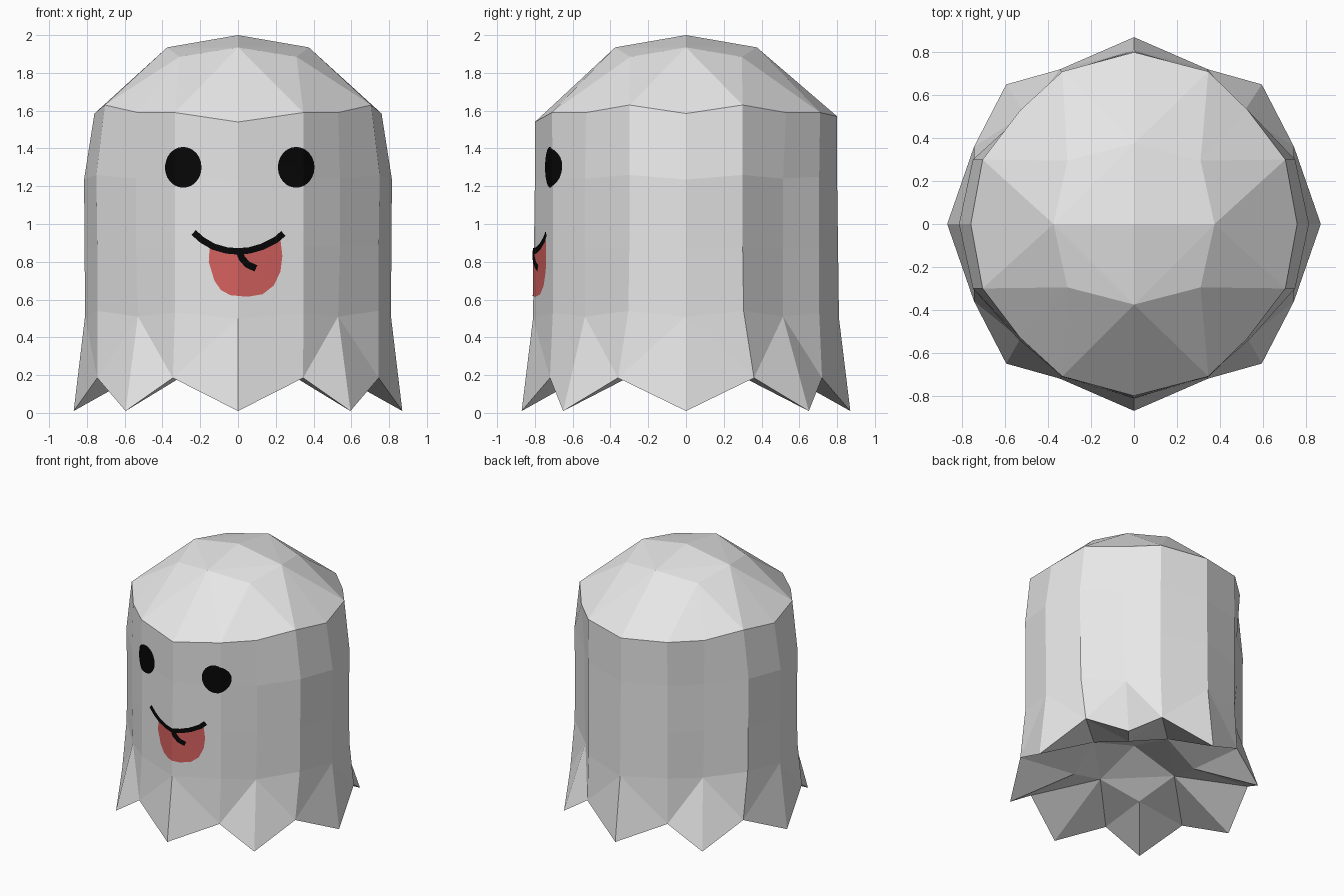
import bpy, bmesh, math
from mathutils import Vector
from mathutils.bvhtree import BVHTree

if "Cube" in bpy.data.objects:
    bpy.data.objects.remove(bpy.data.objects["Cube"])


def material(name, rgb):
    m = bpy.data.materials.new(name)
    m.diffuse_color = (*rgb, 1)
    m.use_nodes = True
    m.node_tree.nodes["Principled BSDF"].inputs["Base Color"].default_value = m.diffuse_color
    return m


white = material("sheet white", (0.8, 0.8, 0.8))
black = material("ink black", (0.002, 0.002, 0.002))
red = material("tongue red", (0.66, 0.12, 0.115))


def finish(bm, name, mat):
    me = bpy.data.meshes.new(name)
    bm.to_mesh(me)
    me.materials.append(mat)
    ob = bpy.data.objects.new(name, me)
    bpy.context.collection.objects.link(ob)
    return ob


# Sheet body: each ring is one quarter (front to right side), mirrored twice
body = bmesh.new()


def ring(quarter):
    half = [(x, -y, z) for x, y, z in quarter]
    half += [(x, y, z) for x, y, z in quarter[-2::-1]]
    full = half + [(-x, y, z) for x, y, z in half[-2:0:-1]]
    return [body.verts.new(p) for p in full]


def cap(outer, inner, centre):
    c = body.verts.new(centre)
    for q in range(4):
        R = [outer[(4 * q + i) % 16] for i in range(5)]
        r = [inner[(2 * q + i) % 8] for i in range(3)]
        for f in ((R[0], R[1], r[0]), (R[1], r[1], r[0]), (R[1], R[2], r[1]), (R[2], R[3], r[1]),
                  (R[3], R[4], r[2]), (R[3], r[2], r[1]), (r[0], r[1], r[2]), (r[0], r[2], c)):
            body.faces.new(f)


rows = [ring(q) for q in (
    [(0, .87, .01), (.345, .72, .185), (.595, .65, .01), (.745, .36, .185), (.87, 0, .01)],
    [(0, .81, .50), (.34, .705, .53), (.53, .535, .51), (.745, .305, .54), (.81, 0, .51)],
    [(0, .805, .87), (.34, .705, .88), (.54, .535, .88), (.745, .30, .88), (.812, 0, .87)],
    [(0, .80, 1.23), (.34, .705, 1.25), (.54, .535, 1.24), (.75, .30, 1.26), (.815, 0, 1.235)],
    [(0, .80, 1.54), (.34, .71, 1.59), (.53, .53, 1.59), (.705, .30, 1.63), (.76, 0, 1.585)],
)]

# Small irregularities: flatter back corners, higher back rim
for row in rows[1:4]:
    for i in (6, 10):
        row[i].co.x *= .955
        row[i].co.y *= .96
rows[4][8].co.z = 1.57
for row in rows[1:]:
    for i in (1, 7, 9, 15):
        row[i].co.x += .006

for k in range(4):
    for i in range(16):
        j = (i + 1) % 16
        a, b, c, d = rows[k][i], rows[k][j], rows[k + 1][j], rows[k + 1][i]
        if k:
            body.faces.new((a, b, c, d))
        elif i % 2:  # hem folds run from the fold top to the notch
            body.faces.new((a, b, c))
            body.faces.new((a, c, d))
        else:
            body.faces.new((a, b, d))
            body.faces.new((b, c, d))

# Dome and hollowed underside
cap(rows[4], ring([(0, .375, 1.935), (.31, .295, 1.885), (.375, 0, 1.935)]), (0, 0, 2))
cap(rows[0], ring([(0, .37, .29), (.3, .3, .19), (.37, 0, .29)]), (0, 0, .40))
bmesh.ops.recalc_face_normals(body, faces=body.faces)
tri = body.copy()
bmesh.ops.triangulate(tri, faces=tri.faces)
surface = BVHTree.FromBMesh(tri)
finish(body, "ghost_sheet", white)


def decal(name, polygons, mat, lift):
    """Drop flat x-z polygons onto the front of the sheet as a thin skin."""
    bm = bmesh.new()
    for poly in polygons:
        bm.faces.new([bm.verts.new((x, 0, z)) for x, z in poly])
    bmesh.ops.triangulate(bm, faces=bm.faces)
    cuts = [(Vector((x, 0, 0)), Vector((1, 0, 0))) for x in (-.334, -.17, 0, .17, .346)]
    cuts += [(Vector((0, 0, .65 + .06 * n)), Vector((0, 0, 1))) for n in range(13)]
    for co, no in cuts:
        bmesh.ops.bisect_plane(bm, geom=bm.verts[:] + bm.edges[:] + bm.faces[:],
                               plane_co=co, plane_no=no)
    for v in bm.verts:
        hit = surface.ray_cast(Vector((v.co.x, -3, v.co.z)), Vector((0, 1, 0)))[0]
        v.co.y = hit.y - lift
    bm.normal_update()
    for f in bm.faces:
        if f.normal.y > 0:
            f.normal_flip()
    return finish(bm, name, mat)


def ribbon(points, width):
    """Quads following a polyline."""
    pts = [Vector(p) for p in points]
    sides = []
    for i, p in enumerate(pts):
        t = (pts[min(i + 1, len(pts) - 1)] - pts[max(i - 1, 0)]).normalized()
        n = Vector((-t.y, t.x)) * width / 2
        sides.append((p + n, p - n))
    return [(a[0], a[1], b[1], b[0]) for a, b in zip(sides, sides[1:])]


# Eyes
for name, cx in (("left_eye", -.29), ("right_eye", .308)):
    oval = [(cx + .097 * math.cos(a), 1.3 + .108 * math.sin(a))
            for a in (math.tau * i / 24 for i in range(24))]
    decal(name, [oval], black, .004)

# Tongue, mouth and tongue crease
tongue = [(-.15, .88), (-.155, .80), (-.125, .70), (-.09, .65), (-.04, .623), (.05, .615),
          (.13, .628), (.19, .675), (.225, .75), (.235, .83), (.225, .915),
          (.16, .885), (.06, .86), (-.06, .86)]
decal("tongue", [tongue], red, .003)
smile = [(-.235, .955), (-.19, .915), (-.13, .88), (-.06, .86), (.0, .855), (.06, .86),
         (.13, .88), (.20, .915), (.24, .95)]
decal("mouth", ribbon(smile, .034), black, .006)
decal("tongue_crease", ribbon([(.005, .86), (.02, .82), (.05, .785), (.095, .765)], .036), black, .007)
